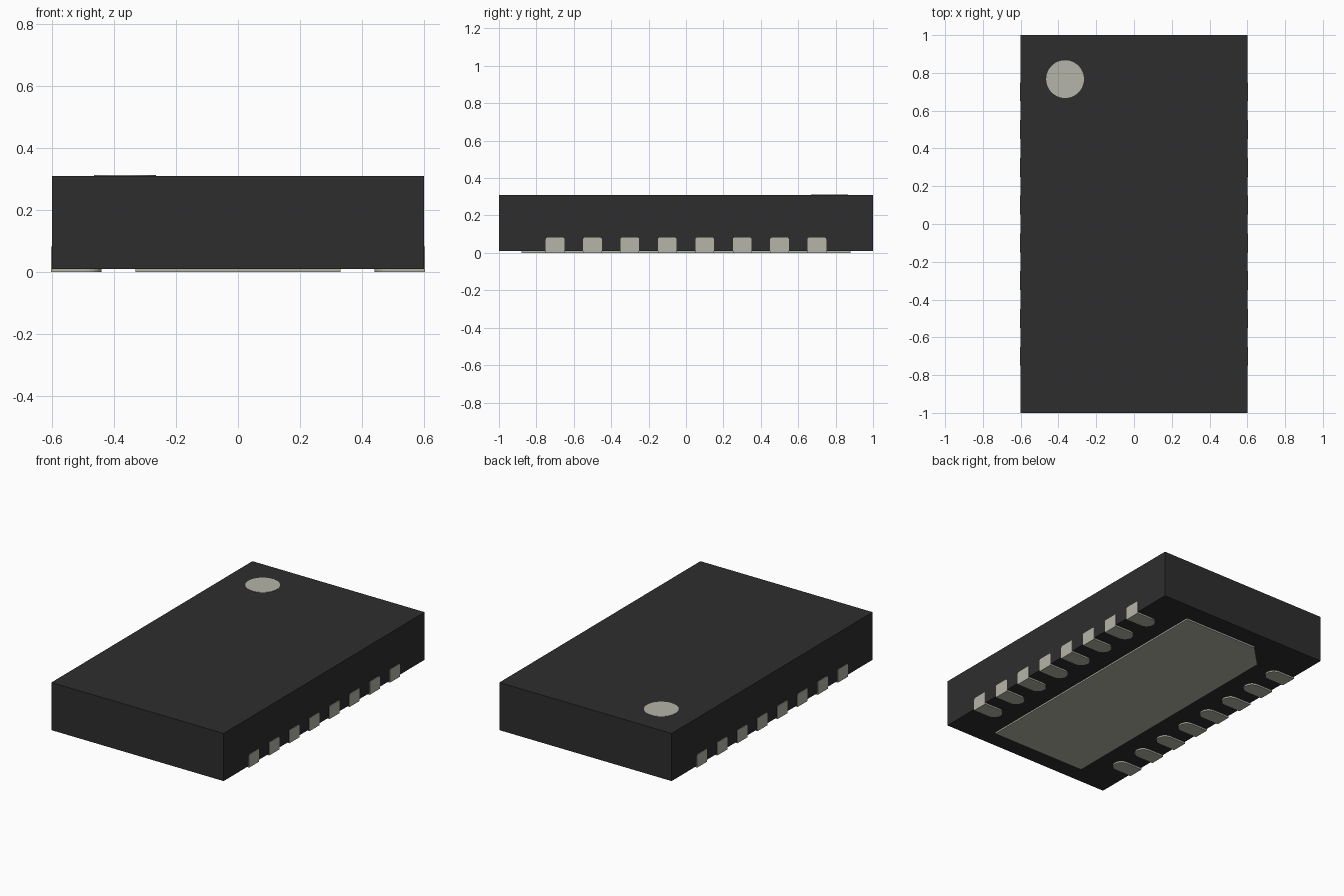
import bpy
import bmesh
from math import cos, sin, pi
from mathutils import Matrix, Vector

if "Cube" in bpy.data.objects:
    bpy.data.objects.remove(bpy.data.objects["Cube"], do_unlink=True)

HALF_X, HALF_Y = 0.6, 1.0
BASE, TOP = 0.01, 0.31
PROUD = 0.003          # how far the metal stands out of the body sides
LEADS, PITCH = 8, 0.2


def material(name, rgb):
    mat = bpy.data.materials.new(name)
    mat.use_nodes = True
    mat.diffuse_color = (*rgb, 1)
    mat.node_tree.nodes["Principled BSDF"].inputs["Base Color"].default_value = (*rgb, 1)
    return mat


def prism(bm, outline, depth):
    """Extrude a closed outline of 3D points along the vector depth."""
    face = bm.faces.new([bm.verts.new(p) for p in outline])
    out = bmesh.ops.extrude_face_region(bm, geom=[face])
    moved = [g for g in out["geom"] if isinstance(g, bmesh.types.BMVert)]
    bmesh.ops.translate(bm, verts=moved, vec=Vector(depth))


def finish(bm, name, mat):
    bmesh.ops.recalc_face_normals(bm, faces=bm.faces)
    mesh = bpy.data.meshes.new(name)
    bm.to_mesh(mesh)
    bm.free()
    mesh.materials.append(mat)
    obj = bpy.data.objects.new(name, mesh)
    bpy.context.collection.objects.link(obj)
    return obj


def arc(cx, cy, r, start, end, steps):
    angles = [start + (end - start) * i / steps for i in range(steps + 1)]
    return [(cx + r * cos(a), cy + r * sin(a)) for a in angles]


black = material("black plastic", (0.027, 0.027, 0.027))
metal = material("pale metal", (0.46, 0.46, 0.395))

# Moulded body
bm = bmesh.new()
bmesh.ops.create_cube(bm, size=1, matrix=Matrix.Translation((0, 0, (BASE + TOP) / 2))
                      @ Matrix.Diagonal((2 * HALF_X, 2 * HALF_Y, TOP - BASE, 1)))
finish(bm, "body", black)

# Round marker on the top
bm = bmesh.new()
bmesh.ops.create_cone(bm, cap_ends=True, segments=48, radius1=0.1, radius2=0.1, depth=0.004,
                      matrix=Matrix.Translation((-0.365, 0.767, TOP)))
finish(bm, "corner_marker", metal)

# Centre pad underneath, with one cut corner
px, py, cut = 0.33, 0.88, 0.14
bm = bmesh.new()
prism(bm, [(x, y, 0) for x, y in
           [(-px, -py), (px, -py), (px, py), (-px + cut, py), (-px, py - cut)]], (0, 0, 0.015))
finish(bm, "centre_pad", metal)

# Leads: a round-ended foot and a small side plate, in a row on each side
half, height, corner = 0.05, 0.082, 0.01
outer = HALF_X + PROUD
foot = [(outer, -half), (outer, half)] + arc(0.44 + half, 0, half, pi / 2, 3 * pi / 2, 12)
plate = ([(-half, 0), (half, 0)]
         + arc(half - corner, height - corner, corner, 0, pi / 2, 4)
         + arc(corner - half, height - corner, corner, pi / 2, pi, 4))

for side, label in ((1, "left"), (-1, "right")):
    bm = bmesh.new()
    for i in range(LEADS):
        yc = (i - (LEADS - 1) / 2) * PITCH
        prism(bm, [(side * x, yc + y, 0) for x, y in foot], (0, 0, 0.015))
        prism(bm, [(side * outer, yc + y, z) for y, z in plate], (-side * 0.02, 0, 0))
    finish(bm, label + "_leads", metal)
